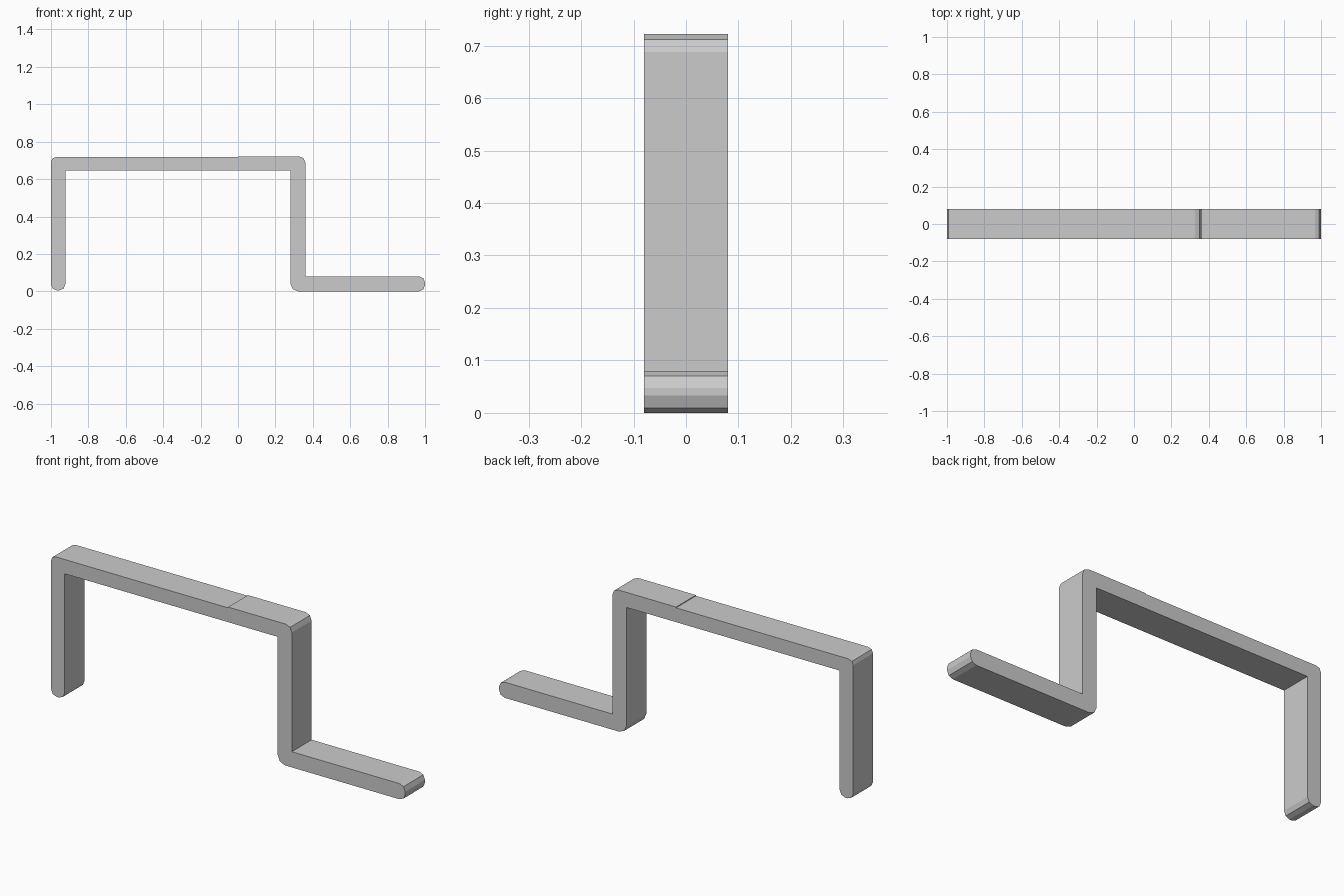
import bpy
import bmesh
import math
from mathutils import Vector

cube = bpy.data.objects.get("Cube")
if cube:
    bpy.data.objects.remove(cube, do_unlink=True)

HALF_DEPTH = 0.08

metal = bpy.data.materials.new("plain_grey")
metal.use_nodes = True
colour = (0.6, 0.6, 0.6, 1)
metal.diffuse_color = colour
metal.node_tree.nodes["Principled BSDF"].inputs["Base Color"].default_value = colour


def rounded(points, segments=2):
    """Round each (x, z, radius) right-angle corner of a closed outline."""
    result = []
    for i, (x, z, r) in enumerate(points):
        corner = Vector((x, z))
        if r == 0:
            result.append(corner)
            continue
        before = (Vector(points[i - 1][:2]) - corner).normalized()
        after = (Vector(points[(i + 1) % len(points)][:2]) - corner).normalized()
        centre = corner + (before + after) * r
        for s in range(segments + 1):
            a = s / segments * math.pi / 2
            result.append(centre - after * r * math.cos(a) - before * r * math.sin(a))
    return result


# Bent strip outline: corner x, z and rounding radius
outline = rounded([
    (-1.0, 0.005, 0.032), (-0.923, 0.005, 0.032),   # foot of the short leg
    (-0.923, 0.645, 0),                             # inner bends
    (0.28, 0.645, 0),
    (0.28, 0.0, 0.042),                             # outer bend at the base
    (1.0, 0.0, 0.033), (1.0, 0.08, 0.033),          # end of the flat foot
    (0.36, 0.08, 0),
    (0.36, 0.722, 0.034),                           # outer bends at the top
    (0.0, 0.722, 0), (0.0, 0.718, 0),               # slight step in the top
    (-1.0, 0.718, 0.026),
])

# Extrude the outline through the depth
bm = bmesh.new()
face = bm.faces.new([bm.verts.new((p.x, -HALF_DEPTH, p.y)) for p in outline])
extruded = bmesh.ops.extrude_face_region(bm, geom=[face])
moved = [v for v in extruded["geom"] if isinstance(v, bmesh.types.BMVert)]
bmesh.ops.translate(bm, verts=moved, vec=(0, 2 * HALF_DEPTH, 0))
bmesh.ops.recalc_face_normals(bm, faces=bm.faces)
mesh = bpy.data.meshes.new("bent_bracket")
bm.to_mesh(mesh)
bm.free()

mesh.materials.append(metal)
bracket = bpy.data.objects.new("bent_bracket", mesh)
bpy.context.collection.objects.link(bracket)
